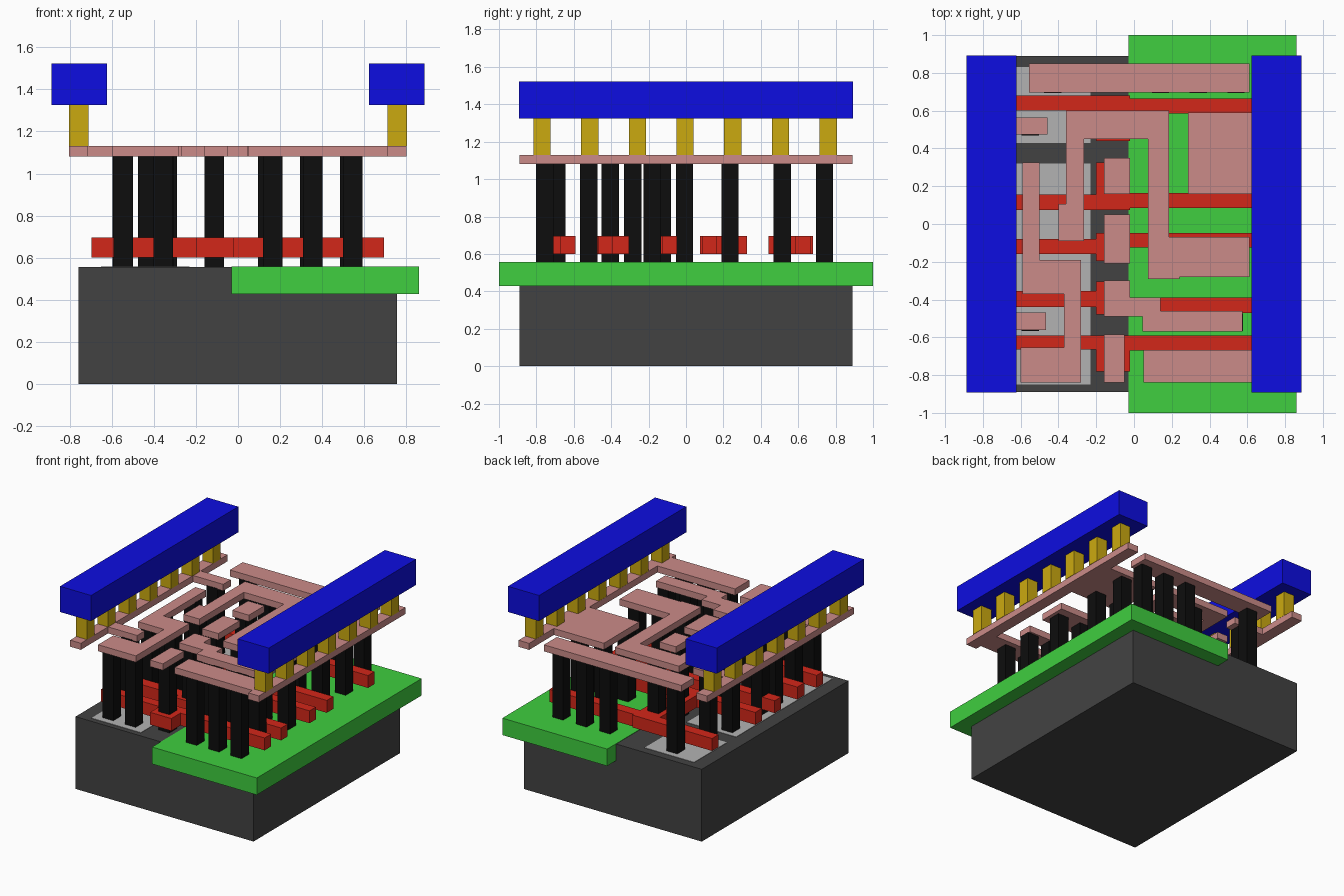
import bpy, bmesh


def material(name, rgb):
    m = bpy.data.materials.new(name)
    m.diffuse_color = (*rgb, 1)
    return m


DARK = material("dark_grey", (0.055, 0.055, 0.055))
PALE = material("pale_grey", (0.45, 0.45, 0.45))
GREEN = material("green", (0.05, 0.62, 0.05))
RED = material("red", (0.65, 0.02, 0.01))
BLACK = material("black", (0.004, 0.004, 0.004))
PINK = material("pink", (0.6, 0.26, 0.25))
GOLD = material("gold", (0.6, 0.4, 0.005))
BLUE = material("blue", (0.004, 0.004, 0.75))


def prism(name, outline, z0, z1, mat):
    """Extrude a flat outline (x, y) from z0 up to z1."""
    bm = bmesh.new()
    face = bm.faces.new([bm.verts.new((x, y, z0)) for x, y in outline])
    top = bmesh.ops.extrude_face_region(bm, geom=[face])["geom"]
    verts = [v for v in top if isinstance(v, bmesh.types.BMVert)]
    bmesh.ops.translate(bm, verts=verts, vec=(0, 0, z1 - z0))
    bmesh.ops.recalc_face_normals(bm, faces=bm.faces)
    me = bpy.data.meshes.new(name)
    bm.to_mesh(me)
    bm.free()
    me.materials.append(mat)
    ob = bpy.data.objects.new(name, me)
    bpy.context.collection.objects.link(ob)
    return ob


def box(name, x0, x1, y0, y1, z0, z1, mat):
    return prism(name, [(x0, y0), (x1, y0), (x1, y1), (x0, y1)], z0, z1, mat)


# Base block, raised well and surface patches
box("substrate", -0.757, 0.755, -0.89, 0.89, 0, 0.555, DARK)
box("well", -0.03, 0.86, -1, 1, 0.428, 0.558, GREEN)
for y0, y1 in ((0.43, 0.83), (-0.85, 0.32)):
    box("diffusion_patch", -0.65, -0.23, y0, y1, 0.54, 0.558, PALE)

# Red gate bars: left y range, right y range, pad y range
gates = [((0.60, 0.68), (0.585, 0.665), (0.44, 0.68)),
         ((0.075, 0.155), (0.085, 0.165), (0.075, 0.325)),
         ((-0.16, -0.08), (-0.125, -0.048), (-0.195, -0.048)),
         ((-0.44, -0.355), (-0.47, -0.39), (-0.48, -0.305)),
         ((-0.665, -0.59), (-0.67, -0.59), (-0.78, -0.59))]
for (l0, l1), (r0, r1), (p0, p1) in gates:
    box("gate_bar_left", -0.697, -0.2, l0, l1, 0.6, 0.695, RED)
    box("gate_pad", -0.2, -0.02, p0, p1, 0.6, 0.695, RED)
    box("gate_bar_right", -0.02, 0.695, r0, r1, 0.6, 0.695, RED)

# Black contact pillars, by row: y centre and x centres
rows = [(0.74, (-0.43, 0.14, 0.34, 0.54)),
        (0.515, (-0.55, -0.113, 0.34, 0.54)),
        (0.235, (-0.545, -0.113, 0.34, 0.54)),
        (-0.008, (-0.335,)),
        (-0.125, (-0.545, -0.113)),
        (-0.18, (0.14, 0.34, 0.54)),
        (-0.285, (-0.545, -0.35)),
        (-0.405, (-0.113,)),
        (-0.52, (-0.55, 0.14, 0.34, 0.53)),
        (-0.69, (-0.113,)),
        (-0.755, (-0.545, -0.355, 0.165, 0.355, 0.545))]
for y, xs in rows:
    for x in xs:
        box("contact_pillar", x - 0.046, x + 0.046, y - 0.046, y + 0.046, 0.55, 1.085, BLACK)

# Pink wiring layer: plain bars
Z0, Z1 = 1.08, 1.13
for x0, x1, y0, y1 in ((-0.555, 0.612, 0.695, 0.85),
                       (-0.16, -0.02, 0.16, 0.35),
                       (-0.16, -0.02, -0.21, 0.05),
                       (-0.16, -0.05, -0.84, -0.585)):
    box("wire_bar", x0, x1, y0, y1, Z0, Z1, PINK)

# Pink wiring layer: bent tracks
prism("wire_arch", [(-0.36, 0.6), (0.185, 0.6), (0.185, -0.07), (0.612, -0.07),
                    (0.612, -0.28), (0.24, -0.28), (0.24, -0.29), (0.075, -0.29),
                    (0.075, 0.45), (-0.265, 0.45), (-0.265, -0.09), (-0.4, -0.09),
                    (-0.4, 0.105), (-0.36, 0.105)], Z0, Z1, PINK)
prism("wire_zigzag", [(-0.59, 0.325), (-0.5, 0.325), (-0.5, -0.19), (-0.28, -0.19),
                      (-0.28, -0.84), (-0.6, -0.84), (-0.6, -0.655), (-0.37, -0.655),
                      (-0.37, -0.37), (-0.59, -0.37)], Z0, Z1, PINK)
prism("wire_step", [(-0.16, -0.3), (-0.02, -0.3), (-0.02, -0.39), (0.14, -0.39),
                    (0.14, -0.46), (0.575, -0.46), (0.575, -0.57), (0.045, -0.57),
                    (0.045, -0.49), (-0.16, -0.49)], Z0, Z1, PINK)

# Pink side rails with their inward taps
prism("left_rail", [(-0.803, -0.89), (-0.712, -0.89), (-0.712, -0.56), (-0.465, -0.56),
                    (-0.465, -0.468), (-0.712, -0.468), (-0.712, 0.473), (-0.457, 0.473),
                    (-0.457, 0.565), (-0.712, 0.565), (-0.712, 0.89), (-0.803, 0.89)],
      Z0, Z1, PINK)
prism("right_rail", [(0.8, -0.89), (0.71, -0.89), (0.71, -0.84), (0.05, -0.84),
                     (0.05, -0.667), (0.71, -0.667), (0.71, 0.16), (0.285, 0.16),
                     (0.285, 0.59), (0.71, 0.59), (0.71, 0.89), (0.8, 0.89)],
      Z0, Z1, PINK)

# Gold posts and blue power beams on both sides
for s in (-1, 1):
    for i in range(7):
        y = -0.005 + (i - 3) * 0.255
        cx = s * 0.757
        box("post", cx - 0.046, cx + 0.046, y - 0.046, y + 0.046, 1.13, 1.325, GOLD)
    cx = s * 0.755
    box("power_beam", cx - 0.132, cx + 0.132, -0.893, 0.893, 1.325, 1.522, BLUE)
